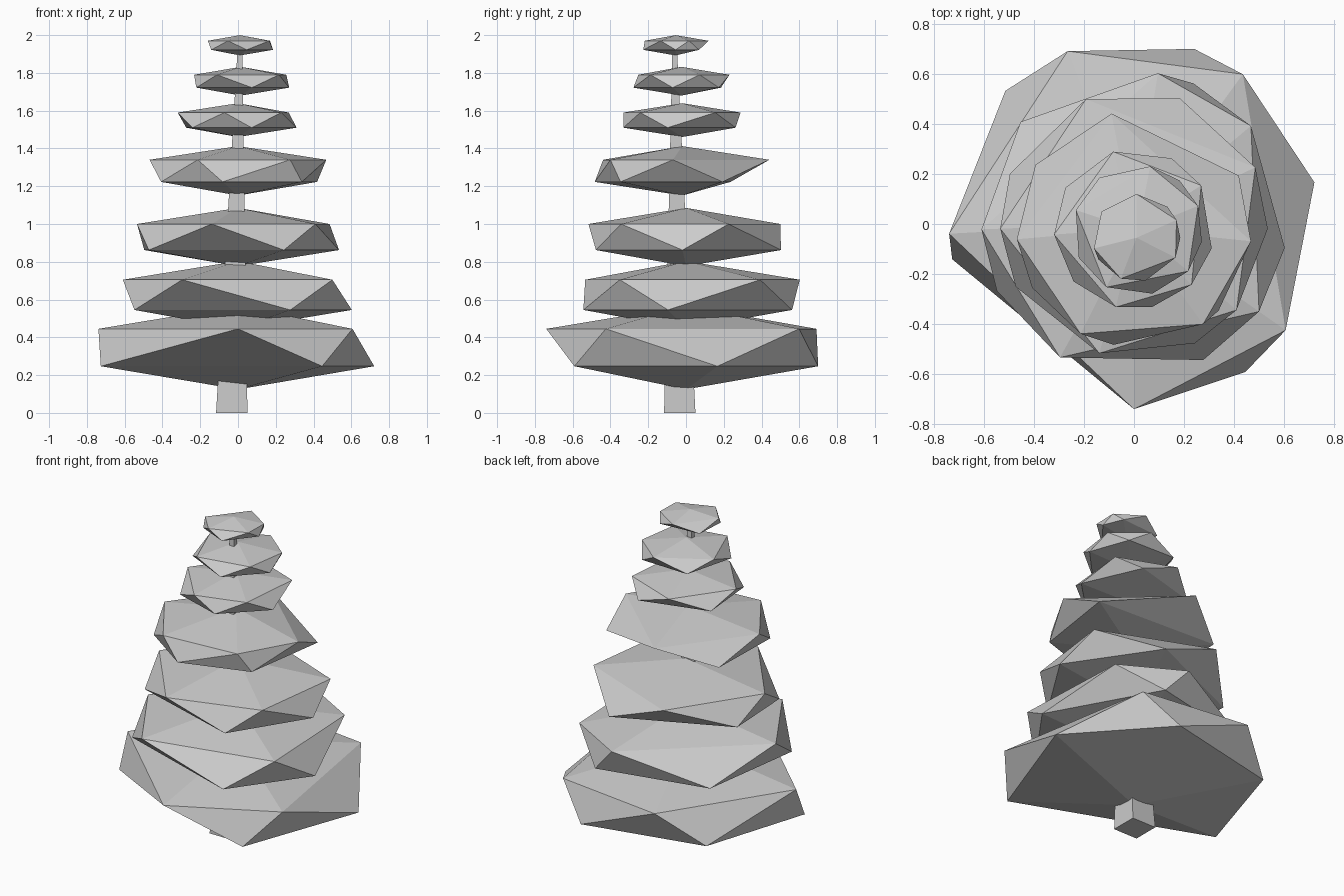
import bpy
import bmesh
from math import cos, sin, radians
from mathutils import Vector

default_cube = bpy.data.objects.get("Cube")
if default_cube:
    bpy.data.objects.remove(default_cube, do_unlink=True)

# Single plain colour for the whole tree
grey = bpy.data.materials.new("plain_grey")
grey.use_nodes = True
colour = (0.6, 0.6, 0.6, 1.0)
grey.diffuse_color = colour
grey.node_tree.nodes["Principled BSDF"].inputs["Base Color"].default_value = colour


def finish(name, bm):
    """Turn a bmesh into a flat-shaded grey object."""
    bmesh.ops.recalc_face_normals(bm, faces=bm.faces[:])
    mesh = bpy.data.meshes.new(name)
    bm.to_mesh(mesh)
    bm.free()
    mesh.materials.append(grey)
    obj = bpy.data.objects.new(name, mesh)
    bpy.context.collection.objects.link(obj)
    return obj


def foliage_tier(name, centre, radius, upper_z, lower_z, angles):
    """Squashed twenty-sided solid; angles alternate upper and lower corners."""
    bm = bmesh.new()
    cx, cy = centre
    # The tips sit beyond the corner rings in regular icosahedron proportion
    middle = (upper_z + lower_z) / 2
    half_height = (upper_z - lower_z) / 2 * 5 ** 0.5
    top = bm.verts.new((cx, cy, middle + half_height))
    bottom = bm.verts.new((cx, cy, middle - half_height))
    ring = []
    for i, angle in enumerate(angles):
        a = radians(angle)
        z = lower_z if i % 2 else upper_z
        ring.append(bm.verts.new((cx + radius * cos(a), cy + radius * sin(a), z)))
    count = len(ring)
    for i in range(count):
        here, after, beyond = (ring[(i + k) % count] for k in range(3))
        bm.faces.new((here, after, beyond))
        bm.faces.new((here, beyond, bottom if i % 2 else top))
    return finish(name, bm)


def tapered_trunk(name, base, tip, base_half, tip_half):
    """Square trunk that narrows and leans towards its tip."""
    bm = bmesh.new()
    bmesh.ops.create_cube(bm, size=2)
    for v in bm.verts:
        end, half = (tip, tip_half) if v.co.z > 0 else (base, base_half)
        v.co = Vector(end) + Vector((v.co.x * half, v.co.y * half, 0))
    return finish(name, bm)


# Trunk
tapered_trunk("trunk", base=(-0.033, -0.033, 0), tip=(0.01, -0.06, 1.93),
              base_half=0.083, tip_half=0.012)

# Foliage, from the ground up
foliage_tier("foliage_bottom", centre=(0, 0), radius=0.74, upper_z=0.445, lower_z=0.247,
             angles=(54, 71, 111, 134, 183, 191, 270, 307, 325, 373))
foliage_tier("foliage_second", centre=(0, 0), radius=0.61, upper_z=0.705, lower_z=0.545,
             angles=(40, 67, 81, 138, 182, 206, 241, 297, 325, 351))
foliage_tier("foliage_third", centre=(0, 0), radius=0.535, upper_z=1.0, lower_z=0.862,
             angles=(25, 70, 111, 158, 182, 208, 255, 297, 320, 358))
foliage_tier("foliage_middle", centre=(0, -0.02), radius=0.47, upper_z=1.34, lower_z=1.223,
             angles=(101, 147, 185, 210, 243, 260, 306, 316, 354, 387))
foliage_tier("foliage_fifth", centre=(0, -0.02), radius=0.32, upper_z=1.59, lower_z=1.51,
             angles=(33, 62, 105, 149, 184, 221, 257, 283, 316, 346))
foliage_tier("foliage_sixth", centre=(0.015, -0.025), radius=0.26, upper_z=1.79, lower_z=1.722,
             angles=(22, 50, 79, 126, 162, 205, 241, 283, 321, 350))
foliage_tier("foliage_top", centre=(0.01, -0.055), radius=0.175, upper_z=1.97, lower_z=1.922,
             angles=(24, 45, 90, 143, 194, 210, 249, 282, 333, 360))
